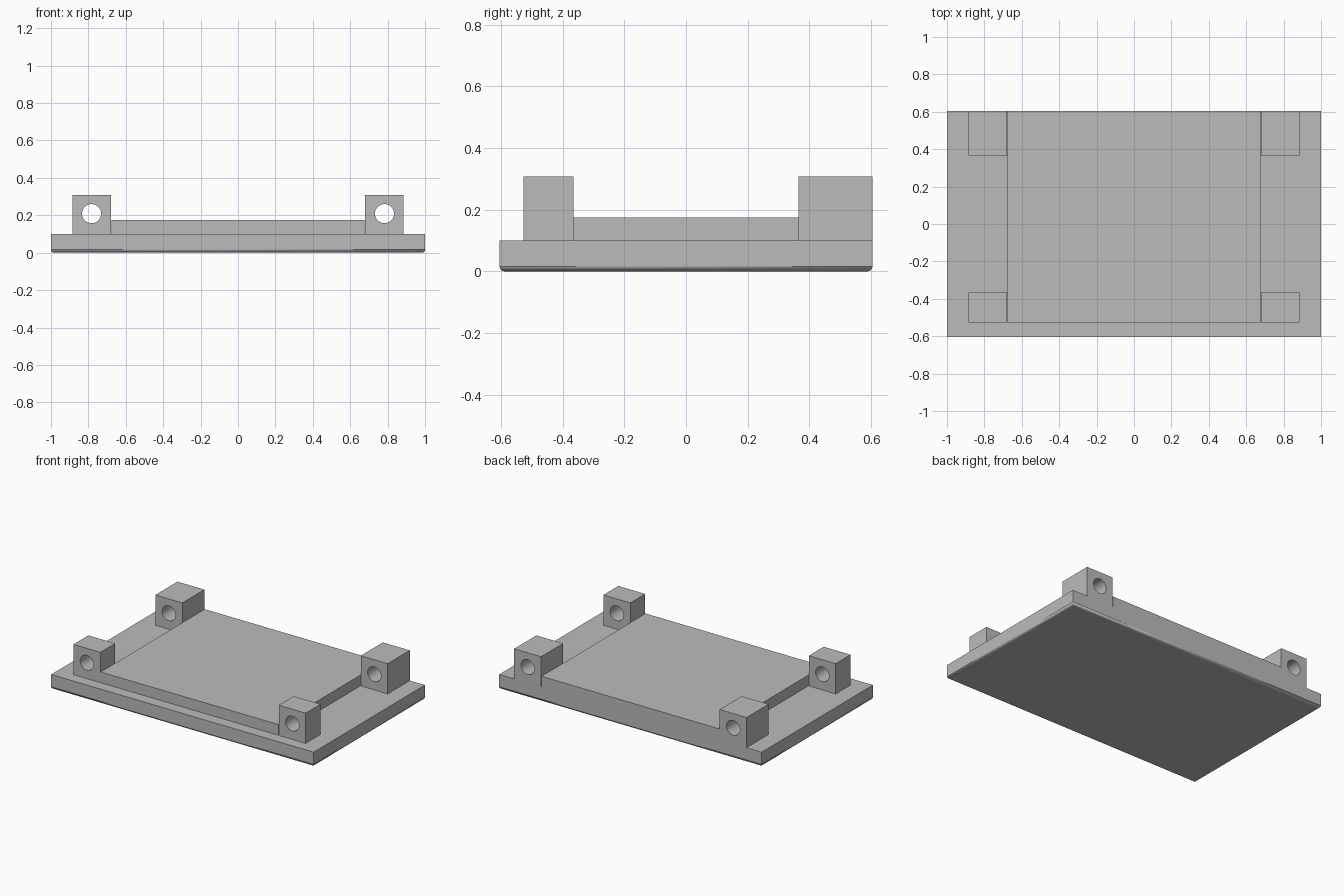
import bpy
import bmesh

if "Cube" in bpy.data.objects:
    bpy.data.objects.remove(bpy.data.objects["Cube"], do_unlink=True)

grey = bpy.data.materials.new("plain grey")
grey.use_nodes = True
COLOUR = (0.5, 0.5, 0.5, 1)
grey.diffuse_color = COLOUR
grey.node_tree.nodes["Principled BSDF"].inputs["Base Color"].default_value = COLOUR

HALF_Y = 0.605
BASE_TOP = 0.10


def box(name, low, high):
    """Axis-aligned box between two corners."""
    bm = bmesh.new()
    bmesh.ops.create_cube(bm, size=1)
    for v in bm.verts:
        v.co = [(a + b) / 2 + c * (b - a) for a, b, c in zip(low, high, v.co)]
    mesh = bpy.data.meshes.new(name)
    bm.to_mesh(mesh)
    bm.free()
    mesh.materials.append(grey)
    obj = bpy.data.objects.new(name, mesh)
    bpy.context.collection.objects.link(obj)
    return obj


# Base plate with rounded lower edges
base = box("base_plate", (-1, -HALF_Y, 0), (1, HALF_Y, BASE_TOP))
bm = bmesh.new()
bm.from_mesh(base.data)
lower = [e for e in bm.edges if all(v.co.z < 0.01 for v in e.verts)]
rounded = bmesh.ops.bevel(bm, geom=lower, offset=0.016, segments=5,
                          profile=0.5, affect='EDGES')
for f in rounded["faces"]:
    f.smooth = True
bm.to_mesh(base.data)
bm.free()

# Raised platform
box("raised_platform", (-0.677, -0.527, BASE_TOP), (0.677, HALF_Y, 0.174))

# Corner lugs, each drilled front to back
for side, sx in (("left", 1), ("right", -1)):
    xs = sorted((sx * 0.68, sx * 0.885))
    bpy.ops.mesh.primitive_cylinder_add(vertices=48, radius=0.051, depth=2,
                                        location=(sx * 0.783, 0, 0.209),
                                        rotation=(1.5707963, 0, 0))
    drill = bpy.context.object
    drill.name = side + "_drill_cutter"
    drill.data.materials.append(grey)
    drill.data.shade_smooth()
    drill.hide_render = True
    drill.hide_set(True)
    for end, y0, y1 in (("front", -0.527, -0.365), ("back", 0.365, HALF_Y)):
        lug = box(f"{end}_{side}_lug", (xs[0], y0, BASE_TOP), (xs[1], y1, 0.308))
        cut = lug.modifiers.new("hole", 'BOOLEAN')
        cut.operation = 'DIFFERENCE'
        cut.solver = 'EXACT'
        cut.object = drill
